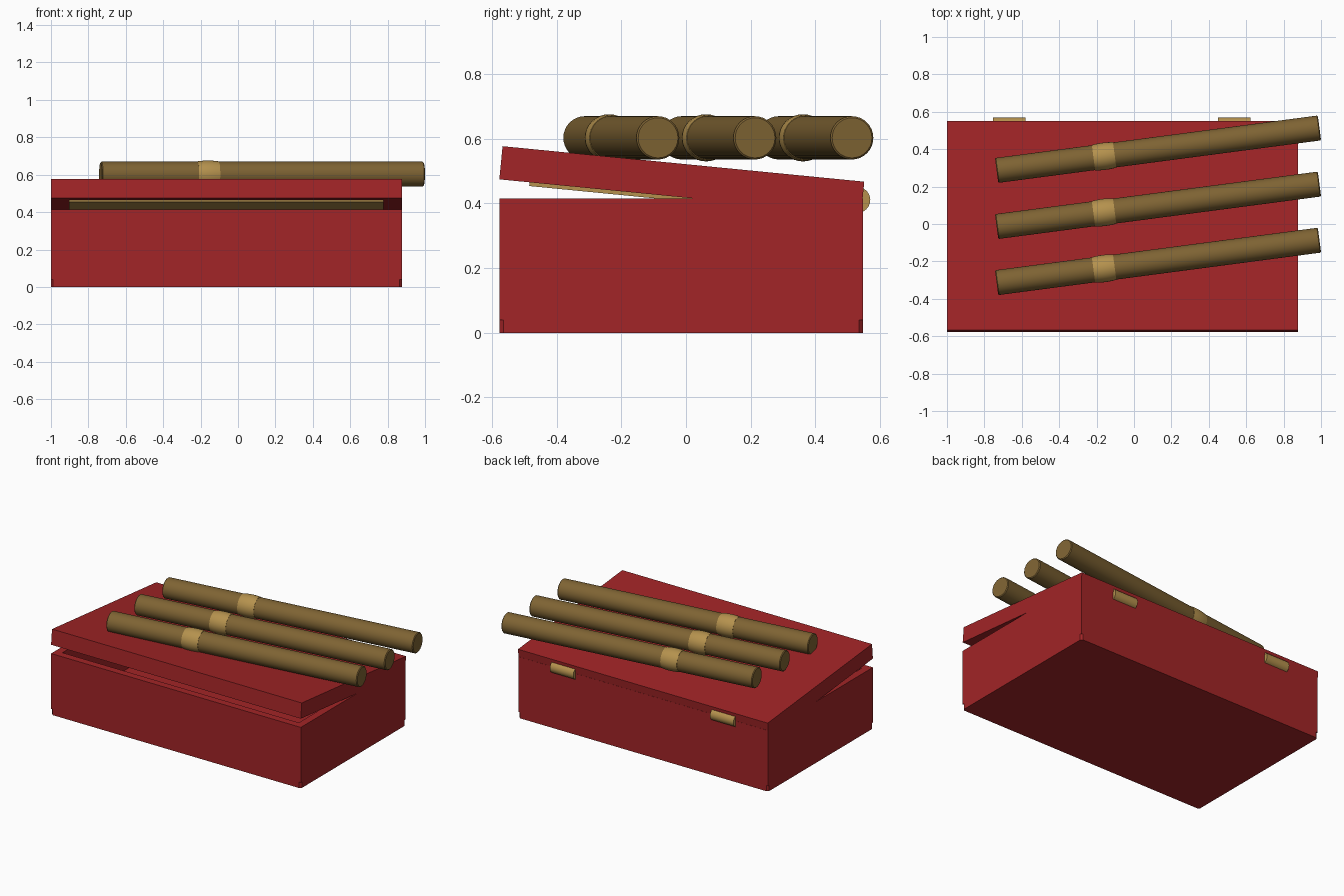
import bpy, bmesh, math
from mathutils import Matrix, Vector

if "Cube" in bpy.data.objects:
    bpy.data.objects.remove(bpy.data.objects["Cube"])


def material(name, rgb):
    m = bpy.data.materials.new(name)
    m.diffuse_color = (*rgb, 1)
    m.use_nodes = True
    m.node_tree.nodes["Principled BSDF"].inputs["Base Color"].default_value = m.diffuse_color
    return m


RED = material("box red", (0.36, 0.018, 0.02))
BROWN = material("leaf brown", (0.21, 0.125, 0.033))
GOLD = material("band gold", (0.46, 0.285, 0.075))


def finish(name, bm, mat, matrix=Matrix(), smooth=False):
    bmesh.ops.recalc_face_normals(bm, faces=bm.faces)
    me = bpy.data.meshes.new(name)
    bm.to_mesh(me)
    bm.free()
    me.materials.append(mat)
    ob = bpy.data.objects.new(name, me)
    bpy.context.scene.collection.objects.link(ob)
    ob.matrix_world = matrix
    if smooth:
        bpy.ops.object.select_all(action='DESELECT')
        ob.select_set(True)
        bpy.context.view_layer.objects.active = ob
        bpy.ops.object.shade_smooth_by_angle(angle=math.radians(40))
    return ob


def box(name, lo, hi, mat, matrix=Matrix(), chamfer=0):
    bm = bmesh.new()
    bmesh.ops.create_cube(bm, size=1)
    for v in bm.verts:
        v.co = Vector([lo[i] if v.co[i] < 0 else hi[i] for i in range(3)])
    if chamfer:
        edges = [e for e in bm.edges if abs(e.verts[0].co.z - e.verts[1].co.z) > 1e-4]
        bmesh.ops.bevel(bm, geom=edges, offset=chamfer, segments=1, affect='EDGES')
    return finish(name, bm, mat, matrix)


def lathe_x(name, profile, mat, matrix, sides=32):
    """Revolve (x, radius) points around the x axis and cap both ends."""
    bm = bmesh.new()
    rings = []
    for x, r in profile:
        rings.append([bm.verts.new((x, r * math.cos(a), r * math.sin(a)))
                      for a in (2 * math.pi * i / sides for i in range(sides))])
    for a, b in zip(rings, rings[1:]):
        for i in range(sides):
            j = (i + 1) % sides
            bm.faces.new((a[i], a[j], b[j], b[i]))
    bm.faces.new(rings[0])
    bm.faces.new(rings[-1])
    return finish(name, bm, mat, matrix, smooth=True)


# Box: floor slab with clipped corners and four walls
X0, X1, Y0, Y1, H, FLOOR, W = -1.0, 0.876, -0.577, 0.547, 0.415, 0.04, 0.05
box("floor", (X0, Y0, 0), (X1, Y1, FLOOR), RED, chamfer=0.012)
box("front_wall", (X0, Y0, FLOOR), (X1, Y0 + W, H), RED)
box("back_wall", (X0, Y1 - W, FLOOR), (X1, Y1, H), RED)
box("left_wall", (X0, Y0 + W, FLOOR), (X0 + W, Y1 - W, H), RED)
box("right_wall", (X1 - W, Y0 + W, FLOOR), (X1, Y1 - W, H), RED)

# Lid, tilted open at the front, with a lining panel beneath
tilt = Matrix.Translation((0, -0.013, 0.471)) @ Matrix.Rotation(math.radians(-5.6), 4, 'X')
box("lid", (X0, -0.562, -0.0515), (X1, 0.562, 0.0515), RED, tilt)
box("lid_lining", (-0.903, -0.468, -0.063), (0.778, 0.468, -0.0505), GOLD, tilt)

# Hinge barrels on the back edge
for side, x in (("left", -0.667), ("right", 0.536)):
    lathe_x(side + "_hinge", [(-0.088, 0.04), (0.088, 0.04)], GOLD,
            Matrix.Translation((x, 0.53, 0.411)), 24)

# Three cigars, each with a slightly bulged band
R, HALF = 0.067, 0.8705
for n in range(3):
    place = (Matrix.Translation((0.1285, 0.1 + (n - 1) * 0.3, 0.603))
             @ Matrix.Rotation(math.radians(7.5), 4, 'Z'))
    lathe_x(f"cigar_{n + 1}", [(-HALF, R - 0.005), (-HALF + 0.005, R),
                               (HALF - 0.005, R), (HALF, R - 0.005)], BROWN, place)
    band = [(-0.291 + 0.057 * t, 0.0685 + 0.0045 * (1 - t * t))
            for t in (-1, -0.6, -0.2, 0.2, 0.6, 1)]
    lathe_x(f"cigar_band_{n + 1}", band, GOLD, place)
